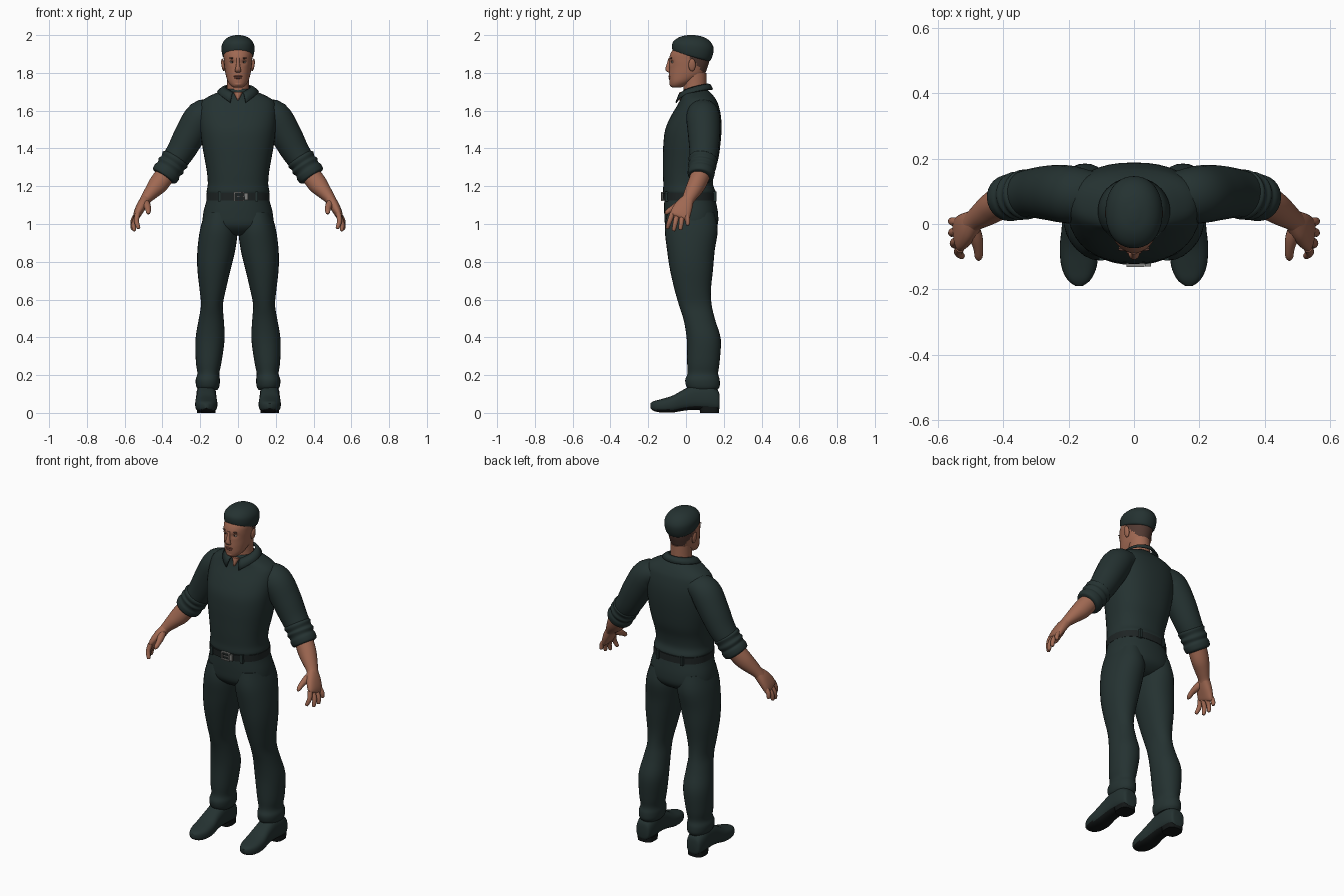
import bpy, bmesh, math
from mathutils import Vector, Matrix

if "Cube" in bpy.data.objects:
    bpy.data.objects.remove(bpy.data.objects["Cube"], do_unlink=True)

X, Y, Z = Vector((1, 0, 0)), Vector((0, 1, 0)), Vector((0, 0, 1))


def material(name, red, green, blue):
    mat = bpy.data.materials.new(name)
    mat.use_nodes = True
    colour = (red, green, blue, 1)
    mat.diffuse_color = colour
    shader = next(n for n in mat.node_tree.nodes if n.type == 'BSDF_PRINCIPLED')
    shader.inputs["Base Color"].default_value = colour
    shader.inputs["Roughness"].default_value = 0.8
    return mat


CLOTH = material("dark green cloth", 0.018, 0.032, 0.031)
LEATHER = material("dark leather", 0.013, 0.018, 0.018)
SOLE = material("black rubber", 0.006, 0.008, 0.008)
SKIN = material("warm brown skin", 0.35, 0.14, 0.085)
HAIR = material("short dark hair", 0.085, 0.042, 0.032)
LIPS = material("lips", 0.25, 0.085, 0.06)
WHITE = material("eye white", 0.5, 0.45, 0.4)
IRIS = material("dark iris", 0.02, 0.015, 0.012)
METAL = material("buckle metal", 0.22, 0.22, 0.21)


def finish(name, bm, mats, mirror=False, rule=None):
    """Turn a bmesh into a smooth-shaded, optionally mirrored object."""
    bmesh.ops.recalc_face_normals(bm, faces=bm.faces[:])
    for face in bm.faces:
        if rule and rule(face.calc_center_median(), face.normal):
            face.material_index = 1
    mesh = bpy.data.meshes.new(name)
    bm.to_mesh(mesh)
    bm.free()
    for mat in mats:
        mesh.materials.append(mat)
    obj = bpy.data.objects.new(name, mesh)
    bpy.context.collection.objects.link(obj)
    bpy.ops.object.select_all(action='DESELECT')
    obj.select_set(True)
    bpy.context.view_layer.objects.active = obj
    bpy.ops.object.shade_smooth_by_angle(angle=math.radians(45))
    if mirror:
        obj.modifiers.new("Mirror", 'MIRROR')
    return obj


def spline(rows, steps):
    """Smoothly interpolate between cross-section rows."""
    result, last = [], len(rows) - 1
    for i in range(last):
        near = (rows[max(i - 1, 0)], rows[i], rows[i + 1], rows[min(i + 2, last)])
        for k in range(steps):
            t = k / steps
            result.append([b + t / 2 * (c - a + t * (2 * a - 5 * b + 4 * c - d + t * (3 * (b - c) + d - a)))
                           for a, b, c, d in zip(*near)])
    return result + [rows[-1]]


def loft(name, rows, *mats, axis=None, ref=Y, power=2, sides=28, steps=4,
         mirror=False, warp=None, rule=None):
    """Skin over rows of (x, y, z, radius across, radius along ref)."""
    rows = spline(rows, steps)
    centres = [Vector(r[:3]) for r in rows]
    bm, rings = bmesh.new(), []
    for i, row in enumerate(rows):
        t = axis or (centres[min(i + 1, len(rows) - 1)] - centres[max(i - 1, 0)]).normalized()
        v = (ref - t * ref.dot(t)).normalized()
        u = v.cross(t)
        ring = []
        for k in range(sides):
            angle = math.tau * k / sides
            c, s = (math.copysign(abs(f) ** (2 / power), f) for f in (math.cos(angle), math.sin(angle)))
            co = centres[i] + u * c * row[3] + v * s * row[4]
            ring.append(bm.verts.new(warp(co) if warp else co))
        rings.append(ring)
    for low, high in zip(rings, rings[1:]):
        for k in range(sides):
            n = (k + 1) % sides
            bm.faces.new((low[k], low[n], high[n], high[k]))
    bm.faces.new(rings[0])
    bm.faces.new(rings[-1])
    return finish(name, bm, mats, mirror, rule)


def stack(*rows):
    """Level rows from (height, centre x, half width, front y, back y)."""
    return [(x, (f + b) / 2, z, w, (b - f) / 2) for z, x, w, f, b in rows]


def ball(name, centre, radii, mat, tilt=0, mirror=True):
    bm = bmesh.new()
    matrix = Matrix.Translation(centre) @ Matrix.Rotation(tilt, 4, 'Y') @ Matrix.Diagonal((*radii, 1))
    bmesh.ops.create_uvsphere(bm, u_segments=20, v_segments=12, radius=1, matrix=matrix)
    return finish(name, bm, [mat], mirror)


def box(name, centre, size, mat, mirror=False):
    bm = bmesh.new()
    bmesh.ops.create_cube(bm, size=1, matrix=Matrix.Translation(centre) @ Matrix.Diagonal((*size, 1)))
    return finish(name, bm, [mat], mirror)


# Shirt body and rolled sleeves
loft("shirt_body", stack(
    (1.15, 0, .155, -.11, .145), (1.17, 0, .166, -.121, .157), (1.21, 0, .16, -.12, .143),
    (1.27, 0, .164, -.122, .15), (1.34, 0, .176, -.122, .17), (1.42, 0, .19, -.12, .182),
    (1.5, 0, .2, -.11, .188), (1.57, 0, .205, -.08, .185), (1.63, 0, .2, -.045, .172),
    (1.66, 0, .18, -.03, .158), (1.685, 0, .135, -.025, .14), (1.7, 0, .1, -.018, .125),
    (1.715, 0, .07, -.01, .11)), CLOTH, axis=Z, power=2.35, sides=40)
loft("sleeves", [
    (.12, .09, 1.6, .06, .07), (.19, .09, 1.572, .085, .088), (.25, .095, 1.48, .083, .085),
    (.3, .095, 1.39, .075, .077), (.34, .09, 1.33, .068, .07), (.365, .085, 1.29, .06, .06)],
    CLOTH, mirror=True)
loft("rolled_cuffs", [
    (.325, .092, 1.355, .062, .064), (.333, .09, 1.342, .077, .077), (.346, .088, 1.322, .07, .07),
    (.355, .086, 1.308, .077, .075), (.366, .083, 1.291, .069, .068), (.376, .081, 1.276, .075, .072),
    (.39, .078, 1.254, .071, .068), (.394, .077, 1.248, .054, .054)], CLOTH, mirror=True)

# Collar: an open band that falls to two points at the front
bm = bmesh.new()
previous = None
for i in range(33):
    phi = math.radians(-158 + 316 * i / 32)
    s, c, fall = math.sin(phi), math.cos(phi), abs(i / 16 - 1)
    pair = [bm.verts.new((.067 * s, .045 + .07 * c, 1.74 - .045 * fall ** 2)),
            bm.verts.new((.085 * s, .043 + .085 * c, 1.735 - .05 * fall ** 2)),
            bm.verts.new((.108 * s, .04 + .1 * c, 1.712 - .07 * fall ** 3))]
    for k in range(2 if previous else 0):
        bm.faces.new((previous[k], previous[k + 1], pair[k + 1], pair[k]))
    previous = pair
collar = finish("shirt_collar", bm, [CLOTH])
thick = collar.modifiers.new("Thickness", 'SOLIDIFY')
thick.thickness, thick.offset = .008, 0

# Trousers
loft("trouser_hips", stack(
    (1.16, 0, .16, -.112, .148), (1.12, 0, .168, -.115, .158), (1.05, 0, .185, -.115, .17),
    (.99, 0, .18, -.108, .165), (.95, 0, .11, -.07, .12), (.94, 0, .05, -.03, .07)),
    CLOTH, axis=Z, power=2.3, sides=40)
loft("trouser_legs", stack(
    (1.06, .1, .075, -.1, .15), (.97, .102, .099, -.112, .168), (.86, .115, .1, -.1, .152),
    (.76, .127, .088, -.085, .143), (.65, .134, .069, -.06, .132), (.57, .138, .058, -.037, .136),
    (.49, .142, .067, -.012, .155), (.39, .148, .077, .004, .184), (.27, .155, .068, .006, .178),
    (.21, .157, .058, .008, .17), (.175, .16, .064, -.004, .178), (.14, .16, .061, .002, .178),
    (.12, .16, .05, .02, .165)), CLOTH, axis=Z, power=2.15, mirror=True)

# Belt with buckle and loops
loft("belt", stack((1.125, 0, .168, -.121, .16), (1.165, 0, .168, -.125, .16)),
     LEATHER, axis=Z, power=2.3, sides=40, steps=1)
for side in (-1, 1):
    box("buckle_upright", (.005 + side * .024, -.126, 1.145), (.007, .012, .046), METAL)
    box("buckle_bar", (.005, -.126, 1.145 + side * .021), (.05, .012, .006), METAL)
box("buckle_prong", (.01, -.127, 1.145), (.036, .008, .005), METAL)
box("belt_tip", (.043, -.125, 1.145), (.018, .009, .036), METAL)
box("belt_loops", (.1, -.104, 1.145), (.014, .016, .052), CLOTH, mirror=True)
box("rear_belt_loops", (.08, .15, 1.145), (.014, .022, .052), CLOTH, mirror=True)

# Boots: cross-sections run from heel to toe as (y, bottom, top, half width)
boot = [(.178, .03, .09, .03), (.168, .012, .12, .044), (.12, .012, .15, .053), (.05, .016, .15, .052),
        (-.01, .012, .125, .053), (-.07, .002, .092, .059), (-.13, .002, .073, .054),
        (-.17, .01, .062, .036), (-.189, .025, .05, .012)]
loft("boots", [(.168, y, (b + t) / 2, w, (t - b) / 2) for y, b, t, w in boot], CLOTH, SOLE,
     axis=-Y, ref=Z, power=2.7, mirror=True, rule=lambda c, n: n.z < -.6 and c.z < .04)
loft("boot_heels", stack((0, .168, .048, .075, .174), (.03, .168, .049, .07, .175)),
     SOLE, axis=Z, power=3, steps=1, mirror=True)

# Forearms and hands
loft("forearms", [
    (.375, .083, 1.275, .052, .052), (.42, .058, 1.213, .052, .049), (.455, .035, 1.172, .041, .043),
    (.488, .012, 1.132, .029, .034), (.505, -.003, 1.105, .026, .038)], SKIN, mirror=True)
loft("palms", [
    (.488, .012, 1.132, .026, .032), (.508, -.008, 1.1, .027, .046), (.527, -.025, 1.065, .023, .053),
    (.538, -.033, 1.04, .017, .052), (.541, -.036, 1.032, .008, .044)], SKIN, power=2.4, mirror=True)
fingers = {"index": ((-.073, 1.055), (.525, -.1, .975)), "middle": ((-.048, 1.045), (.55, -.066, .962)),
           "ring": ((-.02, 1.045), (.558, -.03, .968)), "little": ((.005, 1.055), (.558, .01, .992))}
for label, ((y, z), tip) in fingers.items():
    root, end = Vector((.532, y, z)), Vector(tip)
    middle = (root + end) / 2 + X * .009
    loft(label + "_fingers", [(*root, .014, .014), (*middle, .013, .013),
                              (*end.lerp(middle, .15), .01, .01), (*end, .004, .004)],
         SKIN, sides=14, mirror=True)
loft("thumbs", [(.495, .0, 1.125, .018, .018), (.483, -.04, 1.1, .02, .02), (.476, -.075, 1.08, .015, .015),
                (.475, -.1, 1.062, .012, .012), (.475, -.11, 1.053, .004, .004)],
     SKIN, ref=X, sides=14, mirror=True)


# Head with sunken eye sockets and a cropped hairline
def sockets(co):
    if co.y < 0:
        co.y += .008 * math.exp(-((abs(co.x) - .03) / .016) ** 2 - ((co.z - 1.857) / .013) ** 2)
    return co


loft("neck", stack((1.66, 0, .065, -.015, .11), (1.72, 0, .058, -.014, .108), (1.8, 0, .057, -.02, .108)),
     SKIN, axis=Z)
loft("open_neckline", stack((1.655, 0, .004, -.046, 0), (1.7, 0, .026, -.034, 0)), SKIN, axis=Z)
loft("head", stack(
    (1.722, 0, .022, -.072, -.03), (1.733, 0, .038, -.084, 0), (1.755, 0, .054, -.088, .04),
    (1.79, 0, .065, -.09, .095), (1.83, 0, .071, -.088, .114), (1.87, 0, .075, -.09, .125),
    (1.91, 0, .077, -.078, .128), (1.95, 0, .06, -.05, .1)), SKIN, HAIR, axis=Z, power=2.1,
    sides=48, steps=6, warp=sockets,
    rule=lambda c, n: c.z > 1.905 - 1.1 * c.y and c.z > 1.8 and c.y > .005)
loft("nose", [(0, -.086, 1.88, .008, .006), (0, -.091, 1.85, .009, .01), (0, -.096, 1.822, .014, .013),
              (0, -.092, 1.808, .017, .011), (0, -.087, 1.802, .009, .006)], SKIN, axis=Z, sides=16)
ball("eyes", (.03, -.071, 1.857), (.013, .007, .006), WHITE)
ball("irises", (.03, -.0755, 1.857), (.005, .003, .005), IRIS)
ball("upper_eyelids", (.03, -.073, 1.864), (.016, .007, .004), SKIN)
ball("eyebrows", (.031, -.078, 1.878), (.018, .005, .004), HAIR, tilt=-.12)
ball("upper_lip", (0, -.087, 1.782), (.023, .007, .005), LIPS, mirror=False)
ball("lower_lip", (0, -.086, 1.773), (.02, .008, .005), LIPS, mirror=False)
ball("chin", (0, -.074, 1.742), (.024, .014, .014), SKIN, mirror=False)
ball("ears", (.079, .032, 1.842), (.009, .019, .034), SKIN, tilt=.15)


# Soft cap sloping down towards the back
def slope(co):
    co.z -= 2.3 * (2 - co.z) * (co.y - .03)
    return co


loft("soft_cap", stack(
    (1.885, 0, .074, -.06, .118), (1.892, 0, .082, -.07, .13), (1.92, 0, .087, -.074, .143),
    (1.95, 0, .085, -.07, .145), (1.975, 0, .07, -.052, .125), (1.992, 0, .045, -.025, .09),
    (2, 0, .012, .01, .045)), CLOTH, axis=Z, power=2.15, sides=40, warp=slope)
